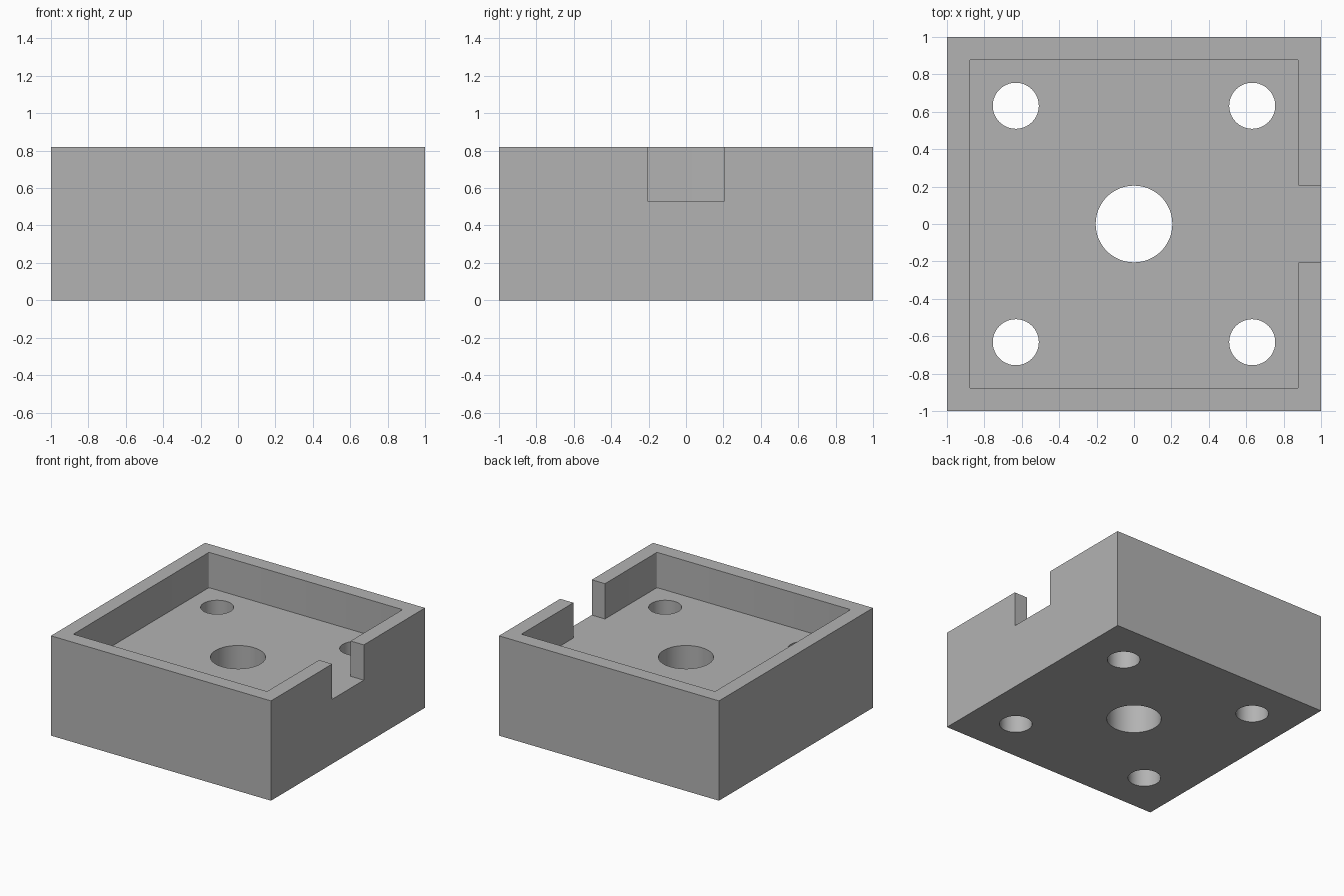
import bpy
import bmesh
from math import sin, cos, pi

old = bpy.data.objects.get("Cube")
if old:
    bpy.data.objects.remove(old, do_unlink=True)

HEIGHT, FLOOR = 0.82, 0.53
INNER, NOTCH, CORNER = 0.88, 0.205, 0.01
BOLT_POS, BOLT_RADIUS, CENTRE_RADIUS = 0.632, 0.123, 0.205

grey = bpy.data.materials.new("plain grey")
grey.use_nodes = True
colour = (0.45, 0.45, 0.45, 1)
grey.diffuse_color = colour
grey.node_tree.nodes["Principled BSDF"].inputs["Base Color"].default_value = colour


def prism(name, outline, bottom, top):
    """Extrude a counter-clockwise outline into a closed solid."""
    bm = bmesh.new()
    face = bm.faces.new([bm.verts.new((x, y, bottom)) for x, y in outline])
    grown = bmesh.ops.extrude_face_region(bm, geom=[face])["geom"]
    verts = [v for v in grown if isinstance(v, bmesh.types.BMVert)]
    bmesh.ops.translate(bm, verts=verts, vec=(0, 0, top - bottom))
    bmesh.ops.recalc_face_normals(bm, faces=bm.faces)
    mesh = bpy.data.meshes.new(name)
    bm.to_mesh(mesh)
    bm.free()
    mesh.materials.append(grey)
    obj = bpy.data.objects.new(name, mesh)
    bpy.context.collection.objects.link(obj)
    return obj


def arc(cx, cy, radius, start, sweep, steps):
    return [(cx + radius * cos(start + sweep * i / steps),
             cy + radius * sin(start + sweep * i / steps)) for i in range(steps + 1)]


def circle(cx, cy, radius, sides=64):
    return arc(cx, cy, radius, 0, 2 * pi, sides)[:-1]


def cut(target, cutter):
    """Subtract a cutter from the target and discard it."""
    cutter.hide_render = True
    mod = target.modifiers.new("cut", "BOOLEAN")
    mod.operation = "DIFFERENCE"
    mod.solver = "EXACT"
    mod.object = cutter
    bpy.context.view_layer.objects.active = target
    bpy.ops.object.modifier_apply(modifier=mod.name)
    bpy.data.objects.remove(cutter, do_unlink=True)


# Solid block
housing = prism("housing", [(-1, -1), (1, -1), (1, 1), (-1, 1)], 0, HEIGHT)

# Shallow pocket with small corner radii, opening through the +x wall
pocket = [(INNER, NOTCH)]
for i, (sx, sy) in enumerate([(1, 1), (-1, 1), (-1, -1), (1, -1)]):
    c = INNER - CORNER
    pocket += arc(sx * c, sy * c, CORNER, i * pi / 2, pi / 2, 4)
pocket += [(INNER, -NOTCH), (1.2, -NOTCH), (1.2, NOTCH)]
cut(housing, prism("pocket_cutter", pocket, FLOOR, 1))

# Through holes: one in the centre, four towards the corners
cut(housing, prism("centre_hole_cutter", circle(0, 0, CENTRE_RADIUS), -0.2, 1))
for sx in (-1, 1):
    for sy in (-1, 1):
        hole = circle(sx * BOLT_POS, sy * BOLT_POS, BOLT_RADIUS)
        cut(housing, prism("bolt_hole_cutter", hole, -0.2, 1))

# Smooth hole walls, crisp edges
bpy.ops.object.select_all(action="DESELECT")
housing.select_set(True)
bpy.context.view_layer.objects.active = housing
bpy.ops.object.shade_smooth_by_angle(angle=pi / 6)
